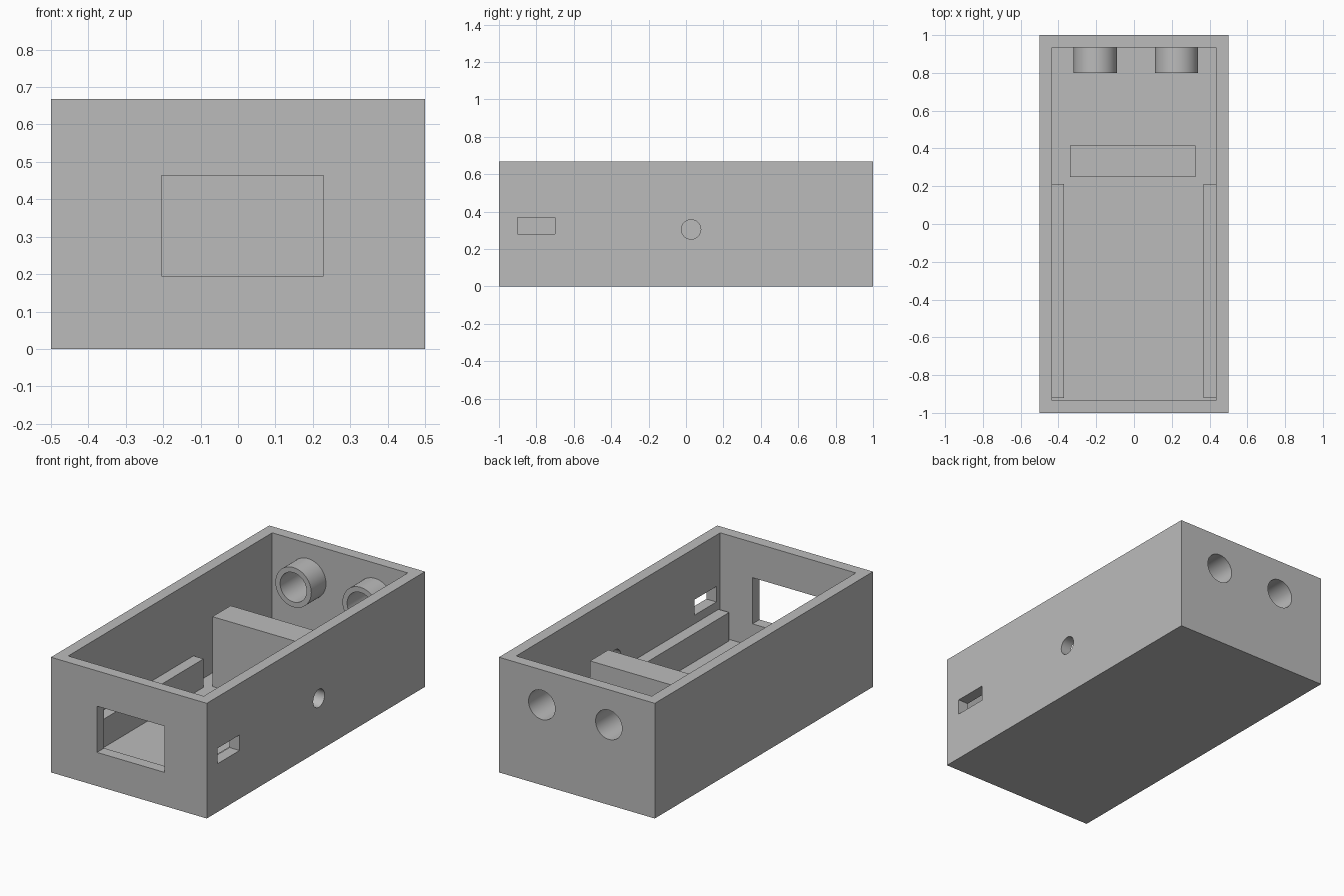
import bpy
import math

if "Cube" in bpy.data.objects:
    bpy.data.objects.remove(bpy.data.objects["Cube"], do_unlink=True)

WALL = 0.065
HEIGHT = 0.668
INNER_X, INNER_Y = 0.5 - WALL, 1 - WALL

grey = bpy.data.materials.new("plain grey")
grey.use_nodes = True
colour = (0.5, 0.5, 0.5, 1)
grey.diffuse_color = colour
grey.node_tree.nodes["Principled BSDF"].inputs["Base Color"].default_value = colour


def box(name, x, y, z):
    """Box spanning the (low, high) pair on each axis."""
    spans = (x, y, z)
    bpy.ops.mesh.primitive_cube_add(size=1, location=[(a + b) / 2 for a, b in spans])
    ob = bpy.context.object
    ob.name = name
    ob.scale = [b - a for a, b in spans]
    bpy.ops.object.transform_apply(location=False, rotation=False, scale=True)
    ob.data.materials.append(grey)
    return ob


def cylinder(name, radius, centre, length, axis):
    """Round bar along the x or y axis."""
    turn = (0, math.pi / 2, 0) if axis == "x" else (math.pi / 2, 0, 0)
    bpy.ops.mesh.primitive_cylinder_add(vertices=64, radius=radius, depth=length,
                                        location=centre, rotation=turn)
    ob = bpy.context.object
    ob.name = name
    ob.data.materials.append(grey)
    return ob


def cut(target, cutter):
    """Subtract the cutter from the target, then discard it."""
    mod = target.modifiers.new("cut", "BOOLEAN")
    mod.operation = "DIFFERENCE"
    mod.solver = "EXACT"
    mod.object = cutter
    bpy.ops.object.select_all(action="DESELECT")
    target.select_set(True)
    bpy.context.view_layer.objects.active = target
    bpy.ops.object.modifier_apply(modifier=mod.name)
    bpy.data.objects.remove(cutter, do_unlink=True)


def smooth(ob):
    bpy.ops.object.select_all(action="DESELECT")
    ob.select_set(True)
    bpy.context.view_layer.objects.active = ob
    bpy.ops.object.shade_smooth_by_angle(angle=math.radians(30))


# Open-topped case with a front window, side slot and side hole
case = box("case", (-0.5, 0.5), (-1, 1), (0, HEIGHT))
cut(case, box("cavity", (-INNER_X, INNER_X), (-INNER_Y, INNER_Y), (WALL, 1)))
cut(case, box("window", (-0.205, 0.228), (-1.1, -0.9), (0.195, 0.463)))
cut(case, box("slot", (0.4, 0.6), (-0.9, -0.7), (0.28, 0.37)))
cut(case, cylinder("side_hole", 0.052, (0.5, 0.027, 0.305), 0.2, "x"))

# Two sleeves on the back wall, bored through to the outside
for side, x in (("right", -0.205), ("left", 0.225)):
    depth = INNER_Y - 0.8
    sleeve = cylinder(side + "_sleeve", 0.115, (x, 0.8 + depth / 2, 0.465), depth, "y")
    for part in (sleeve, case):
        cut(part, cylinder("bore", 0.085, (x, 0.9, 0.465), 0.4, "y"))
    smooth(sleeve)
smooth(case)

# Low rails along both side walls
for side, x in (("right", (-INNER_X, -0.37)), ("left", (0.367, INNER_X))):
    box(side + "_rail", x, (-0.92, 0.213), (WALL, 0.23))

# Upright block across the middle
box("divider", (-0.338, 0.325), (0.248, 0.415), (WALL, 0.47))
